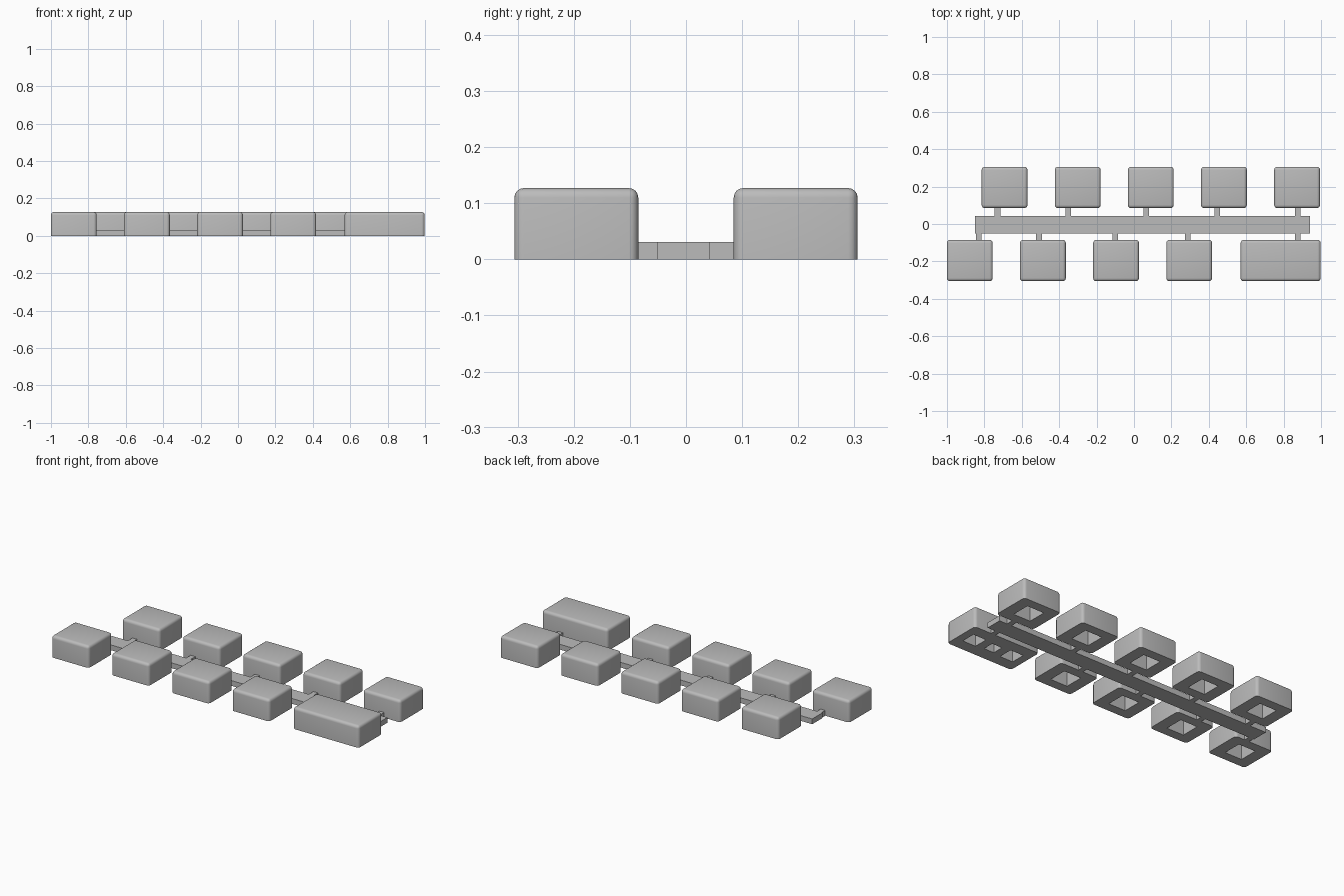
import bpy, bmesh

cube = bpy.data.objects.get("Cube")
if cube:
    bpy.data.objects.remove(cube, do_unlink=True)

COLOUR = (0.5, 0.5, 0.5, 1)
grey = bpy.data.materials.new("plain grey")
grey.use_nodes = True
grey.diffuse_color = COLOUR
grey.node_tree.nodes["Principled BSDF"].inputs["Base Color"].default_value = COLOUR


def box(name, x, y, z):
    """Box spanning the (low, high) pairs x, y and z."""
    bm = bmesh.new()
    bmesh.ops.create_cube(bm, size=1)
    for v in bm.verts:
        v.co = [lo + (hi - lo) * (c + 0.5) for c, (lo, hi) in zip(v.co, (x, y, z))]
    mesh = bpy.data.meshes.new(name)
    bm.to_mesh(mesh)
    bm.free()
    mesh.materials.append(grey)
    obj = bpy.data.objects.new(name, mesh)
    bpy.context.collection.objects.link(obj)
    return obj


def keycap(name, cx, cy, width, sockets):
    """Block with rounded top and sides, and square sockets underneath."""
    cap = box(name, (cx - width / 2, cx + width / 2),
              (cy - DEPTH / 2, cy + DEPTH / 2), (0, HEIGHT))
    bm = bmesh.new()
    bm.from_mesh(cap.data)
    rounded = [e for e in bm.edges if max(v.co.z for v in e.verts) > HEIGHT / 2]
    bmesh.ops.bevel(bm, geom=rounded, offset=0.017, segments=4,
                    profile=0.5, affect='EDGES')
    bm.to_mesh(cap.data)
    bm.free()
    for i, (dx, size) in enumerate(sockets):
        cutter = box(f"{name}_socket_cutter_{i}",
                     (cx + dx - size / 2, cx + dx + size / 2),
                     (cy - size / 2, cy + size / 2), (-0.05, 0.09))
        cutter.hide_render = True
        cutter.hide_set(True)
        cut = cap.modifiers.new("socket", 'BOOLEAN')
        cut.object = cutter
        cut.operation = 'DIFFERENCE'
        cut.solver = 'EXACT'
    # Apply the cuts and drop the cutters
    graph = bpy.context.evaluated_depsgraph_get()
    cap.data = bpy.data.meshes.new_from_object(cap.evaluated_get(graph))
    for m in list(cap.modifiers):
        bpy.data.objects.remove(m.object, do_unlink=True)
        cap.modifiers.remove(m)
    bpy.ops.object.select_all(action='DESELECT')
    cap.select_set(True)
    bpy.context.view_layer.objects.active = cap
    bpy.ops.object.shade_smooth_by_angle()


WIDTH, DEPTH, HEIGHT = 0.245, 0.221, 0.127
PITCH, ROW_Y, RAIL_Z = 0.391, 0.1955, 0.031
single = [(0, 0.11)]

# Two rows of caps, the front one ending in a wide cap
for i in range(5):
    keycap(f"back_cap_{i + 1}", -0.692 + PITCH * i, ROW_Y, WIDTH, single)
for i in range(4):
    keycap(f"front_cap_{i + 1}", -0.878 + PITCH * i, -ROW_Y, WIDTH, single)
keycap("wide_front_cap", 0.784, -ROW_Y, 0.428,
       [(-0.125, 0.085), (0, 0.065), (0.125, 0.085)])

# Long rail between the rows, with a short tab to each cap
box("rail", (-0.85, 0.94), (-0.052, 0.043), (0, RAIL_Z))
for i, x in enumerate((-0.73, -0.352, 0.065, 0.445, 0.875)):
    box(f"back_tab_{i + 1}", (x - 0.015, x + 0.015), (0.043, 0.086), (0, RAIL_Z))
for i, x in enumerate((-0.83, -0.508, -0.1, 0.288, 0.875)):
    box(f"front_tab_{i + 1}", (x - 0.015, x + 0.015), (-0.086, -0.052), (0, RAIL_Z))
